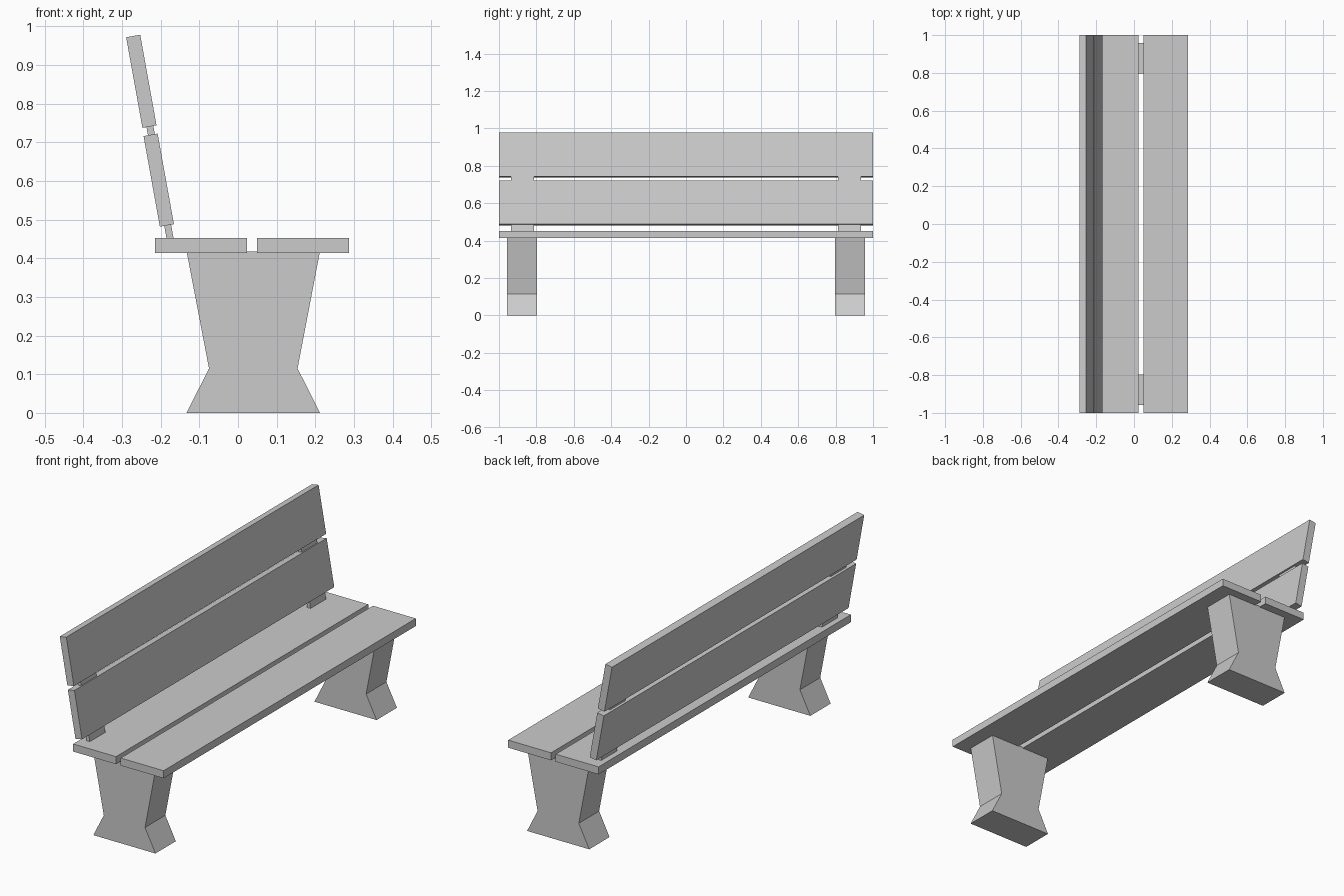
import bpy, bmesh
from math import radians, sin, cos
from mathutils import Matrix

if "Cube" in bpy.data.objects:
    bpy.data.objects.remove(bpy.data.objects["Cube"])

TILT = radians(-10.2)  # backrest leans towards -x


def box(name, center, size, tilt=0.0):
    bm = bmesh.new()
    bmesh.ops.create_cube(bm, size=1.0, matrix=Matrix.Diagonal((*size, 1.0)))
    me = bpy.data.meshes.new(name)
    bm.to_mesh(me)
    bm.free()
    ob = bpy.data.objects.new(name, me)
    ob.location = center
    ob.rotation_euler[1] = tilt
    bpy.context.collection.objects.link(ob)
    return ob


def extrude_profile(name, points, y0, y1):
    bm = bmesh.new()
    face = bm.faces.new([bm.verts.new((x, y0, z)) for x, z in points])
    res = bmesh.ops.extrude_face_region(bm, geom=[face])
    verts = [v for v in res["geom"] if isinstance(v, bmesh.types.BMVert)]
    bmesh.ops.translate(bm, verts=verts, vec=(0, y1 - y0, 0))
    bmesh.ops.recalc_face_normals(bm, faces=bm.faces)
    me = bpy.data.meshes.new(name)
    bm.to_mesh(me)
    bm.free()
    ob = bpy.data.objects.new(name, me)
    bpy.context.collection.objects.link(ob)
    return ob


# Seat planks
box("seat_plank_back", (-0.096, 0, 0.433), (0.238, 2.0, 0.038))
box("seat_plank_front", (0.168, 0, 0.433), (0.238, 2.0, 0.038))

# Backrest planks
box("backrest_plank_lower", (-0.205, 0, 0.602), (0.037, 2.0, 0.238), TILT)
box("backrest_plank_upper", (-0.250, 0, 0.8575), (0.037, 2.0, 0.238), TILT)

# Waisted legs and the thin backrest supports, one pair at each end
leg_profile = [(-0.133, 0), (0.212, 0), (0.154, 0.115),
               (0.212, 0.418), (-0.133, 0.418), (-0.075, 0.115)]
support_length = 0.40
base_x, base_z = -0.173, 0.436
mid_x = base_x + sin(TILT) * support_length / 2
mid_z = base_z + cos(TILT) * support_length / 2
for side, label in ((-1, "near"), (1, "far")):
    extrude_profile("leg_" + label, leg_profile, side * 0.796, side * 0.957)
    box("backrest_support_" + label, (mid_x, side * 0.875, mid_z),
        (0.018, 0.123, support_length), TILT)
